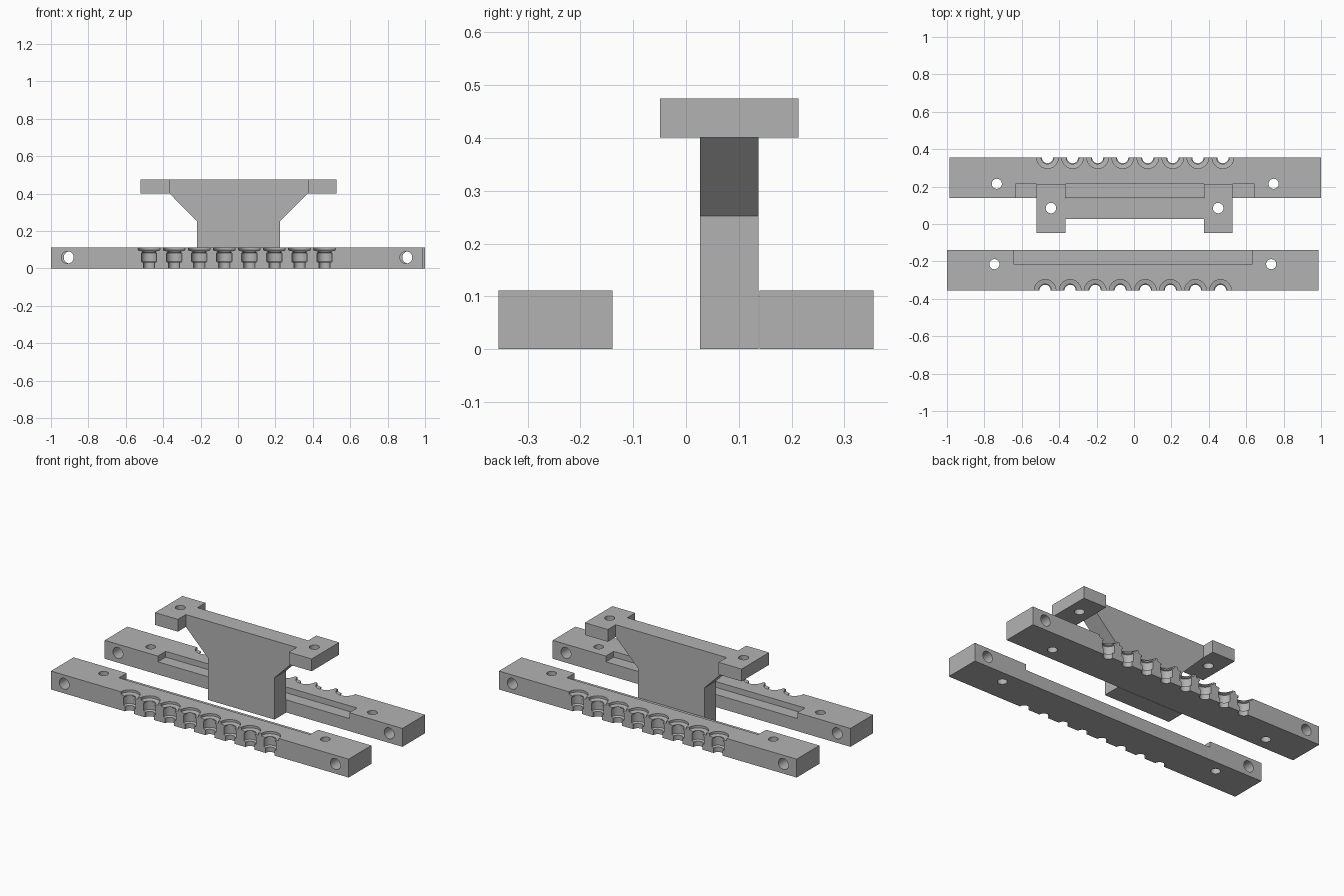
import bpy, bmesh, math

if "Cube" in bpy.data.objects:
    bpy.data.objects.remove(bpy.data.objects["Cube"])

grey = bpy.data.materials.new("plain_grey")
grey.diffuse_color = (0.45, 0.45, 0.45, 1)
grey.use_nodes = True
grey.node_tree.nodes["Principled BSDF"].inputs["Base Color"].default_value = grey.diffuse_color


def finish(bm, name):
    bmesh.ops.recalc_face_normals(bm, faces=bm.faces)
    mesh = bpy.data.meshes.new(name)
    bm.to_mesh(mesh)
    bm.free()
    obj = bpy.data.objects.new(name, mesh)
    bpy.context.collection.objects.link(obj)
    mesh.materials.append(grey)
    return obj


def prism(name, outline, z0, z1):
    """Extrude an (x, y) outline from z0 to z1."""
    bm = bmesh.new()
    face = bm.faces.new([bm.verts.new((x, y, z0)) for x, y in outline])
    ext = bmesh.ops.extrude_face_region(bm, geom=[face])
    top = [v for v in ext["geom"] if isinstance(v, bmesh.types.BMVert)]
    bmesh.ops.translate(bm, verts=top, vec=(0, 0, z1 - z0))
    return finish(bm, name)


def box(name, x0, x1, y0, y1, z0, z1):
    return prism(name, [(x0, y0), (x1, y0), (x1, y1), (x0, y1)], z0, z1)


def turned(name, profile, x, y, z=0.0, along_y=False, sides=32):
    """Solid of revolution from (radius, height) pairs."""
    bm = bmesh.new()
    rings = [[bm.verts.new((r * math.cos(a), r * math.sin(a), h))
              for a in (2 * math.pi * i / sides for i in range(sides))]
             for r, h in profile]
    for a, b in zip(rings, rings[1:]):
        for i in range(sides):
            j = (i + 1) % sides
            bm.faces.new((a[i], a[j], b[j], b[i]))
    bm.faces.new(rings[0])
    bm.faces.new(rings[-1])
    for v in bm.verts:
        if along_y:
            v.co = (v.co.x, v.co.z, v.co.y)
        v.co.x += x
        v.co.y += y
        v.co.z += z
    return finish(bm, name)


def combine(obj, others, operation):
    """Apply booleans one by one and remove the helper objects."""
    bpy.context.view_layer.objects.active = obj
    for other in others:
        other.hide_render = True
        mod = obj.modifiers.new("boolean", "BOOLEAN")
        mod.operation = operation
        mod.solver = "EXACT"
        mod.object = other
        bpy.ops.object.modifier_apply(modifier=mod.name)
        bpy.data.objects.remove(other)


def shade(obj):
    bpy.ops.object.select_all(action="DESELECT")
    obj.select_set(True)
    bpy.context.view_layer.objects.active = obj
    bpy.ops.object.shade_smooth_by_angle(angle=math.radians(30))


# Stepped half-round socket: neck, body, groove and flange seat
SOCKET = [(0.030, -0.02), (0.030, 0.030), (0.041, 0.036), (0.041, 0.082),
          (0.034, 0.085), (0.034, 0.092), (0.058, 0.097), (0.058, 0.13)]
HEIGHT, INNER, OUTER = 0.111, 0.139, 0.355


def clamp_bar(name, side):
    cx = side * 0.0065
    y0, y1 = sorted((side * INNER, side * OUTER))
    bar = box(name, cx - 0.9935, cx + 0.9935, y0, y1, 0, HEIGHT)
    # shallow recess along the inner top edge
    r0, r1 = sorted((side * 0.10, side * 0.214))
    cuts = [box("recess_cutter", cx - 0.639, cx + 0.639, r0, r1, 0.076, 0.2)]
    for s in (-1, 1):
        # cross bolt and vertical screw holes
        cuts.append(turned("bolt_cutter", [(0.033, -0.2), (0.033, 0.2)],
                           cx + s * 0.905, side * 0.25, 0.058, True))
        cuts.append(turned("screw_cutter", [(0.027, -0.1), (0.027, 0.2)],
                           cx + s * 0.740, side * 0.215))
    # row of eight sockets in the outer face
    for i in range(8):
        cuts.append(turned("socket_cutter", SOCKET,
                           cx + (i - 3.5) * 0.134, side * OUTER))
    combine(bar, cuts, "DIFFERENCE")
    shade(bar)


clamp_bar("front_clamp_bar", -1)
clamp_bar("back_clamp_bar", 1)

# Bracket: I-shaped top plate with a hole in each end
CX, CY = 0.003, 0.082
half = [(0.523, -0.131), (0.523, 0.131), (0.370, 0.131), (0.370, 0.055)]
outline = ([(CX + x, CY + y) for x, y in half]
           + [(CX - x, CY + y) for x, y in reversed(half)])
# close the lower side of the I shape
outline += [(CX - 0.370, CY - 0.131), (CX - 0.370, CY - 0.055),
            (CX + 0.370, CY - 0.055), (CX + 0.370, CY - 0.131)]
plate = prism("mounting_bracket", outline, 0.401, 0.475)
combine(plate, [turned("hole_cutter", [(0.028, 0.3), (0.028, 0.6)],
                       CX + s * 0.447, CY + 0.003) for s in (-1, 1)],
        "DIFFERENCE")

# Flared web standing below the plate
web_half = [(0.222, 0.0), (0.222, 0.252), (0.370, 0.401), (0.370, 0.475)]
bm = bmesh.new()
pts = web_half + [(-x, z) for x, z in reversed(web_half)]
face = bm.faces.new([bm.verts.new((CX + x, CY - 0.055, z)) for x, z in pts])
ext = bmesh.ops.extrude_face_region(bm, geom=[face])
bmesh.ops.translate(bm, vec=(0, 0.11, 0),
                    verts=[v for v in ext["geom"] if isinstance(v, bmesh.types.BMVert)])
web = finish(bm, "bracket_web")
combine(plate, [web], "UNION")
shade(plate)
